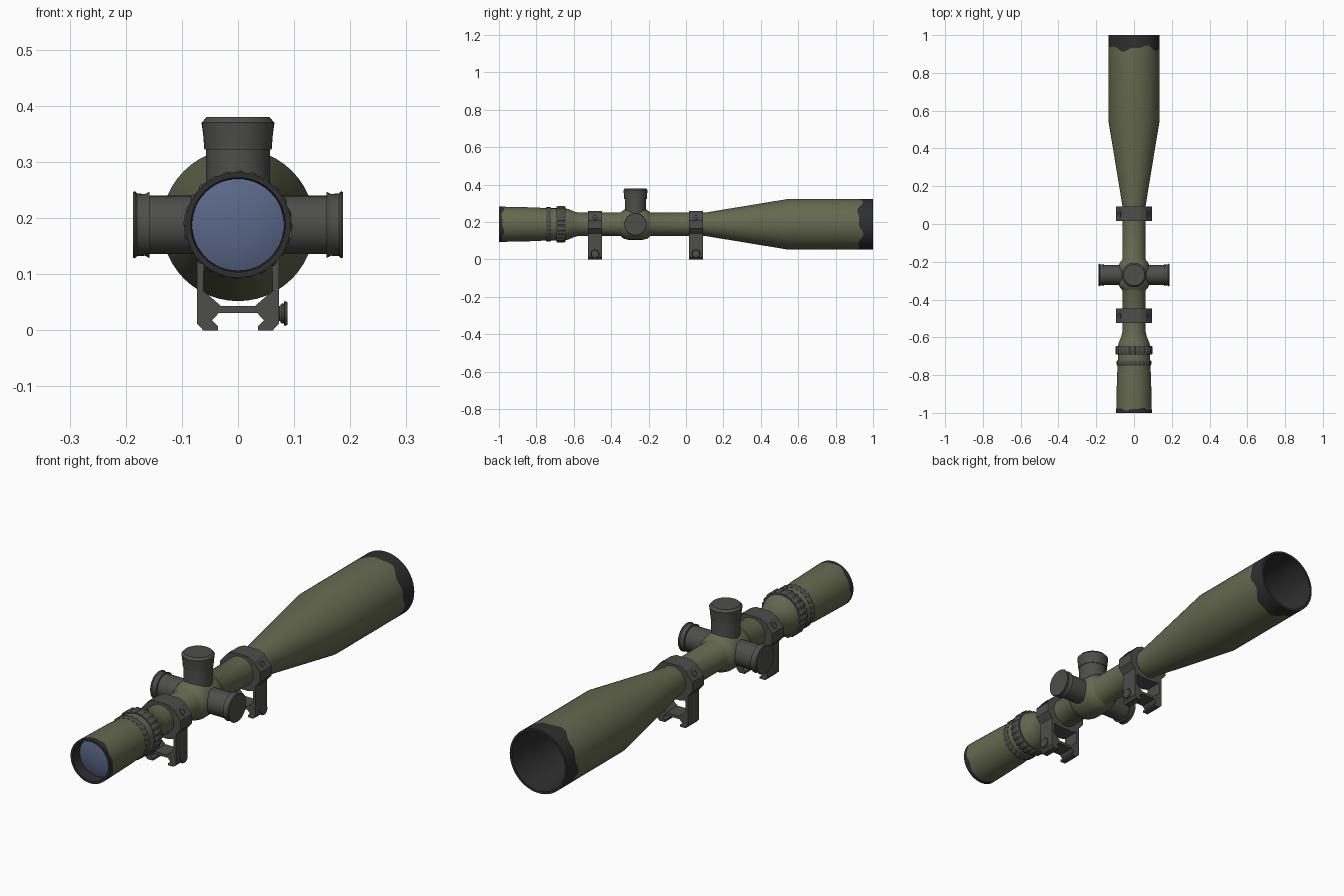
import bpy, bmesh, math
from mathutils import Matrix, Vector

if "Cube" in bpy.data.objects:
    bpy.data.objects.remove(bpy.data.objects["Cube"], do_unlink=True)


def material(name, r, g, b):
    m = bpy.data.materials.new(name)
    m.use_nodes = True
    m.diffuse_color = (r, g, b, 1)
    bsdf = m.node_tree.nodes["Principled BSDF"]
    bsdf.inputs["Base Color"].default_value = (r, g, b, 1)
    bsdf.inputs["Roughness"].default_value = 0.6
    return m


OLIVE = material("olive_green", 0.13, 0.14, 0.078)
GREY = material("dark_grey", 0.075, 0.075, 0.07)
BLACK = material("matte_black", 0.028, 0.028, 0.028)
BLUE = material("lens_blue", 0.10, 0.135, 0.25)
AXIS_Z = 0.188
TURRET_Y = -0.27


def finish(bm, name, mats, smooth=True):
    bmesh.ops.recalc_face_normals(bm, faces=bm.faces)
    mesh = bpy.data.meshes.new(name)
    bm.to_mesh(mesh)
    bm.free()
    for m in mats:
        mesh.materials.append(m)
    obj = bpy.data.objects.new(name, mesh)
    bpy.context.collection.objects.link(obj)
    if smooth:
        bpy.ops.object.select_all(action="DESELECT")
        obj.select_set(True)
        bpy.context.view_layer.objects.active = obj
        bpy.ops.object.shade_smooth_by_angle(angle=math.radians(32))
    return obj


def revolve(name, profile, mats, origin, axis, sides=40, ridge=0.0, bands=None, wave=None):
    """Turn (distance, radius) points about an axis; bands gives a material per
    span, wave moves the listed rings to and fro, ridge makes a knurl."""
    place = Matrix.Translation(origin) @ Vector(axis).to_track_quat("Z", "Y").to_matrix().to_4x4()
    bm = bmesh.new()
    rings = []
    for k, (t, r) in enumerate(profile):
        if r == 0:
            rings.append([bm.verts.new(place @ Vector((0, 0, t)))] * sides)
            continue
        ring = []
        for i in range(sides):
            a = math.tau * i / sides
            rr = r + (ridge if i % 4 < 2 else 0)
            amp = (wave or {}).get(k, 0)
            tt = t + amp * (math.sin(4 * a) + 0.6 * math.sin(9 * a + 1))
            ring.append(bm.verts.new(place @ Vector((rr * math.cos(a), rr * math.sin(a), tt))))
        rings.append(ring)
    for k in range(len(rings) - 1):
        for i in range(sides):
            j = (i + 1) % sides
            quad = [rings[k][i], rings[k][j], rings[k + 1][j], rings[k + 1][i]]
            f = bm.faces.new(list(dict.fromkeys(quad)))
            f.material_index = bands[k] if bands else 0
    return finish(bm, name, mats)


def extrude_outline(name, points, y0, y1, mat):
    """Extrude an (x, z) outline along y."""
    bm = bmesh.new()
    face = bm.faces.new([bm.verts.new((x, y0, z)) for x, z in points])
    out = bmesh.ops.extrude_face_region(bm, geom=[face])
    verts = [v for v in out["geom"] if isinstance(v, bmesh.types.BMVert)]
    bmesh.ops.translate(bm, verts=verts, vec=(0, y1 - y0, 0))
    return finish(bm, name, [mat], smooth=False)


def mirrored(half):
    return half + [(-x, z) for x, z in reversed(half)]


# Main tube: eyepiece, turret saddle, flared objective and hollow ends
center = (0, 0, AXIS_Z)
body = [(-0.95, 0), (-0.95, 0.082), (-1.0, 0.084), (-1.0, 0.094), (-0.98, 0.094),
        (-0.80, 0.090), (-0.75, 0.086), (-0.65, 0.086), (-0.63, 0.082),
        (-0.60, 0.069), (-0.575, 0.062), (-0.352, 0.062), (-0.345, 0.066),
        (-0.333, 0.077), (-0.31, 0.083), (-0.23, 0.083), (-0.207, 0.077),
        (-0.195, 0.066), (-0.188, 0.062), (0.10, 0.062), (0.55, 0.136),
        (0.93, 0.136), (1.0, 0.136), (1.0, 0.126), (0.60, 0.120), (0.60, 0)]
last = len(body) - 1
bands = [1 if k < 4 or k >= last - 4 else 0 for k in range(last)]
revolve("scope_body", body, [OLIVE, BLACK], center, (0, 1, 0), 48,
        bands=bands, wave={4: 0.005, last - 4: 0.012})

# Domed eyepiece lens
lens = [(-0.955, 0.082), (-0.962, 0.065), (-0.968, 0.035), (-0.970, 0)]
revolve("eyepiece_lens", lens, [BLUE], center, (0, 1, 0), 48)


# Knurled magnification ring and narrow band
def collar(name, y0, y1, r, ridge):
    pts = [(y0, 0.08), (y0, r - 0.003), (y0 + 0.005, r), (y1 - 0.005, r), (y1, r - 0.003), (y1, 0.08)]
    revolve(name, pts, [GREY], center, (0, 1, 0), 96, ridge=ridge)


collar("magnification_ring", -0.692, -0.645, 0.093, 0.004)
collar("narrow_band", -0.748, -0.722, 0.089, 0.003)

# Elevation turret on top, and the two side turrets
hub = (0, TURRET_Y, AXIS_Z)
revolve("top_turret", [(0.03, 0.057), (0.134, 0.057), (0.134, 0.060), (0.160, 0.062),
                       (0.182, 0.065), (0.192, 0.056), (0.192, 0)],
        [GREY], hub, (0, 0, 1))
for side, name in ((1, "left_turret"), (-1, "right_turret")):
    revolve(name, [(0.03, 0.052), (0.158, 0.052), (0.158, 0.059), (0.166, 0.055),
                   (0.180, 0.056), (0.184, 0.060), (0.187, 0.058), (0.187, 0)],
            [GREY], hub, (side, 0, 0))

# Two mounts: ring clamp, legs with rail jaws, screws and a clamp knob
ring_half = [(0.035, 0.259), (0.062, 0.246), (0.095, 0.207), (0.095, 0.165),
             (0.073, 0.140), (0.060, 0.118), (0.035, 0.112)]
leg_half = [(0.060, 0.145), (0.073, 0.145), (0.073, 0.012), (0.062, 0.0), (0.036, 0.0),
            (0.036, 0.008), (0.046, 0.018), (0.034, 0.031)]
inner_half = [(0.030, 0.043), (0.047, 0.058), (0.062, 0.070)]
legs = leg_half + [(-x, z) for x, z in reversed(leg_half)]
legs += [(-x, z) for x, z in reversed(inner_half)] + inner_half

# Walk the inner edge from the left leg down and across to the right leg
for label, y0 in (("rear", -0.525), ("forward", 0.015)):
    y1 = y0 + 0.077
    mid = (y0 + y1) / 2
    extrude_outline(label + "_ring_clamp", mirrored(ring_half), y0, y1, GREY)
    extrude_outline(label + "_rail_legs", legs, y0, y1, GREY)
    for side in (1, -1):
        normal = Vector((side * 0.76, 0, 0.65))
        revolve(label + "_ring_screw", [(-0.01, 0.016), (0.003, 0.016), (0.003, 0.009),
                                        (-0.001, 0.009), (-0.001, 0)],
                [GREY], (side * 0.0785, mid, 0.2265), normal, 16)
    revolve(label + "_clamp_knob", [(0.06, 0.013), (0.074, 0.013), (0.078, 0.018), (0.082, 0.018),
                                    (0.083, 0.023), (0.088, 0.020), (0.088, 0)],
            [GREY], (0, mid, 0.030), (1, 0, 0), 16)
